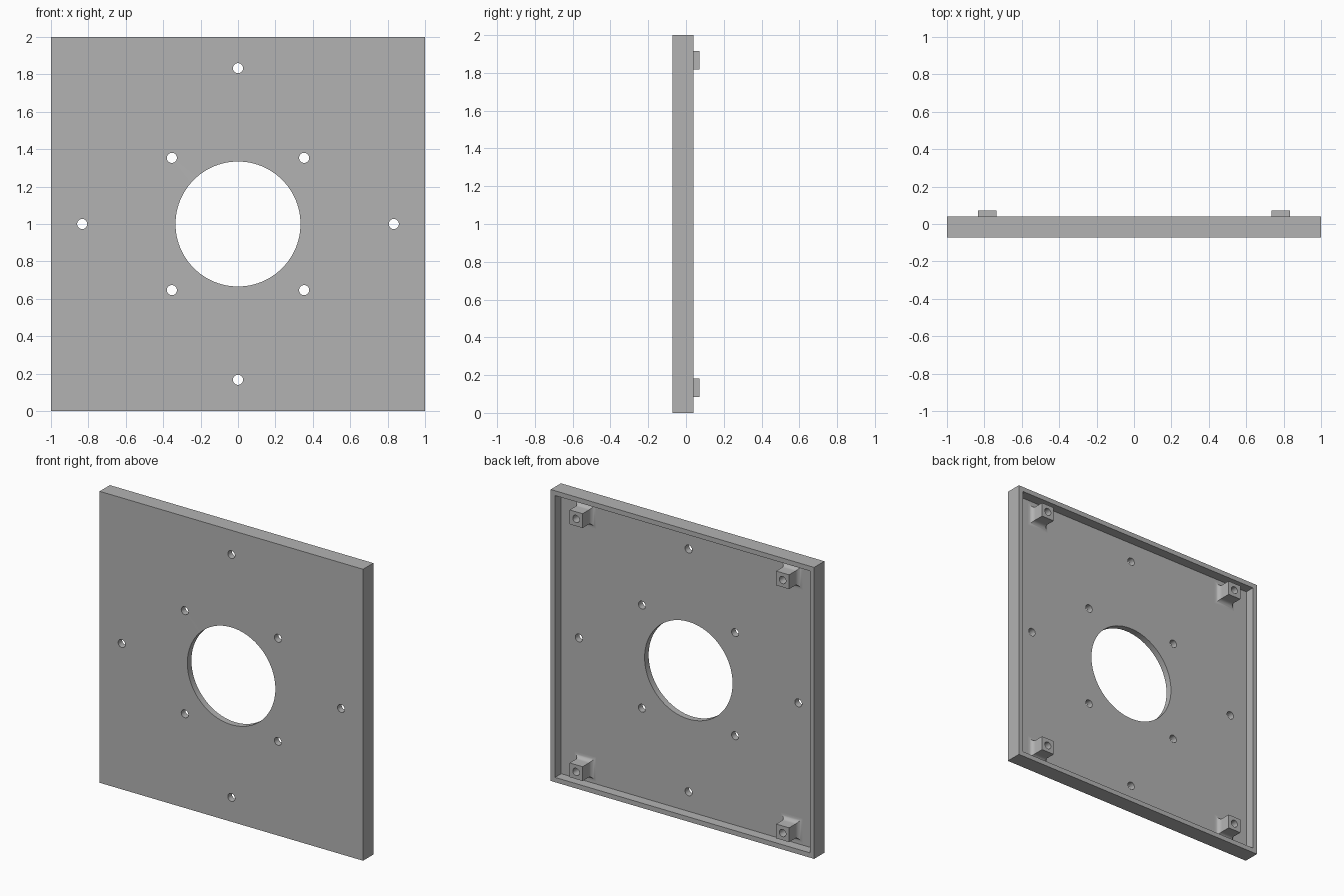
import bpy, bmesh, math
from mathutils import Matrix, Vector

old = bpy.data.objects.get("Cube")
if old:
    bpy.data.objects.remove(old, do_unlink=True)

FRONT, PLATE_BACK, RIM_BACK, POST_BACK = -0.072, -0.028, 0.039, 0.072
RIM = 0.033          # rim wall thickness
POST_X, POST_Z = 0.784, 0.868   # post offsets from the panel centre
POST_HALF, FLARE = 0.049, 0.033

grey = bpy.data.materials.new("plain_grey")
grey.use_nodes = True
grey.diffuse_color = (0.45, 0.45, 0.45, 1)
grey.node_tree.nodes["Principled BSDF"].inputs["Base Color"].default_value = (0.45, 0.45, 0.45, 1)


def make_object(name, bm):
    bmesh.ops.recalc_face_normals(bm, faces=bm.faces)
    mesh = bpy.data.meshes.new(name)
    bm.to_mesh(mesh)
    bm.free()
    mesh.materials.append(grey)
    obj = bpy.data.objects.new(name, mesh)
    bpy.context.collection.objects.link(obj)
    return obj


def add_box(bm, half, y0, y1):
    m = Matrix.Translation((0, (y0 + y1) / 2, 1)) @ Matrix.Diagonal((2 * half, y1 - y0, 2 * half, 1))
    bmesh.ops.create_cube(bm, size=1, matrix=m)


def add_cylinder(bm, x, z, radius, y0, y1, sides):
    m = Matrix.Translation((x, (y0 + y1) / 2, z)) @ Matrix.Rotation(math.pi / 2, 4, 'X')
    bmesh.ops.create_cone(bm, cap_ends=True, segments=sides, radius1=radius,
                          radius2=radius, depth=y1 - y0, matrix=m)


def cut(obj, cutters):
    # subtract each cutter, bake the result and discard the cutters
    for c in cutters:
        mod = obj.modifiers.new("cut", 'BOOLEAN')
        mod.operation, mod.solver, mod.object = 'DIFFERENCE', 'EXACT', c
    bpy.context.view_layer.update()
    baked = bpy.data.meshes.new_from_object(obj.evaluated_get(bpy.context.evaluated_depsgraph_get()))
    obj.modifiers.clear()
    obj.data = baked
    for c in cutters:
        bpy.data.objects.remove(c, do_unlink=True)


def smooth(obj):
    bpy.ops.object.select_all(action='DESELECT')
    obj.select_set(True)
    bpy.context.view_layer.objects.active = obj
    bpy.ops.object.shade_smooth_by_angle(angle=math.radians(30))


# Panel: square tray, open at the back
bm = bmesh.new()
add_box(bm, 1, FRONT, RIM_BACK)
panel = make_object("panel", bm)

bm = bmesh.new()
add_box(bm, 1 - RIM, PLATE_BACK, RIM_BACK + 0.1)
recess = make_object("recess_cutter", bm)

# Large centre opening, four inner screw holes, four outer screw holes
bm = bmesh.new()
add_cylinder(bm, 0, 1, 0.334, -0.2, 0.2, 96)
for i in range(4):
    for dist, turn in ((0.5, math.pi / 4), (0.833, 0)):
        a = turn + i * math.pi / 2
        add_cylinder(bm, dist * math.cos(a), 1 + dist * math.sin(a), 0.027, -0.2, 0.2, 32)
holes = make_object("hole_cutter", bm)
cut(panel, [recess, holes])
smooth(panel)

# Corner posts: square, flared at the foot, with a blind screw hole
profile = [(POST_HALF + FLARE, PLATE_BACK - 0.01)]
for i in range(9):
    a = i / 8 * math.pi / 2
    profile.append((POST_HALF + FLARE * (1 - math.sin(a)), PLATE_BACK + FLARE * (1 - math.cos(a))))
profile.append((POST_HALF, POST_BACK))

for sx, side in ((1, "left"), (-1, "right")):
    for sz, level in ((1, "upper"), (-1, "lower")):
        cx, cz = sx * POST_X, 1 + sz * POST_Z
        bm = bmesh.new()
        rings = [[bm.verts.new(Vector((cx + u * h, y, cz + v * h)))
                  for u, v in ((1, 1), (-1, 1), (-1, -1), (1, -1))] for h, y in profile]
        for r0, r1 in zip(rings, rings[1:]):
            for k in range(4):
                n = (k + 1) % 4
                bm.faces.new((r0[k], r0[n], r1[n], r1[k]))
        bm.faces.new(rings[0])
        bm.faces.new(rings[-1])
        post = make_object(f"{level}_{side}_post", bm)
        bm = bmesh.new()
        add_cylinder(bm, cx, cz, 0.025, PLATE_BACK + 0.01, 0.2, 32)
        cut(post, [make_object("post_hole_cutter", bm)])
        smooth(post)
